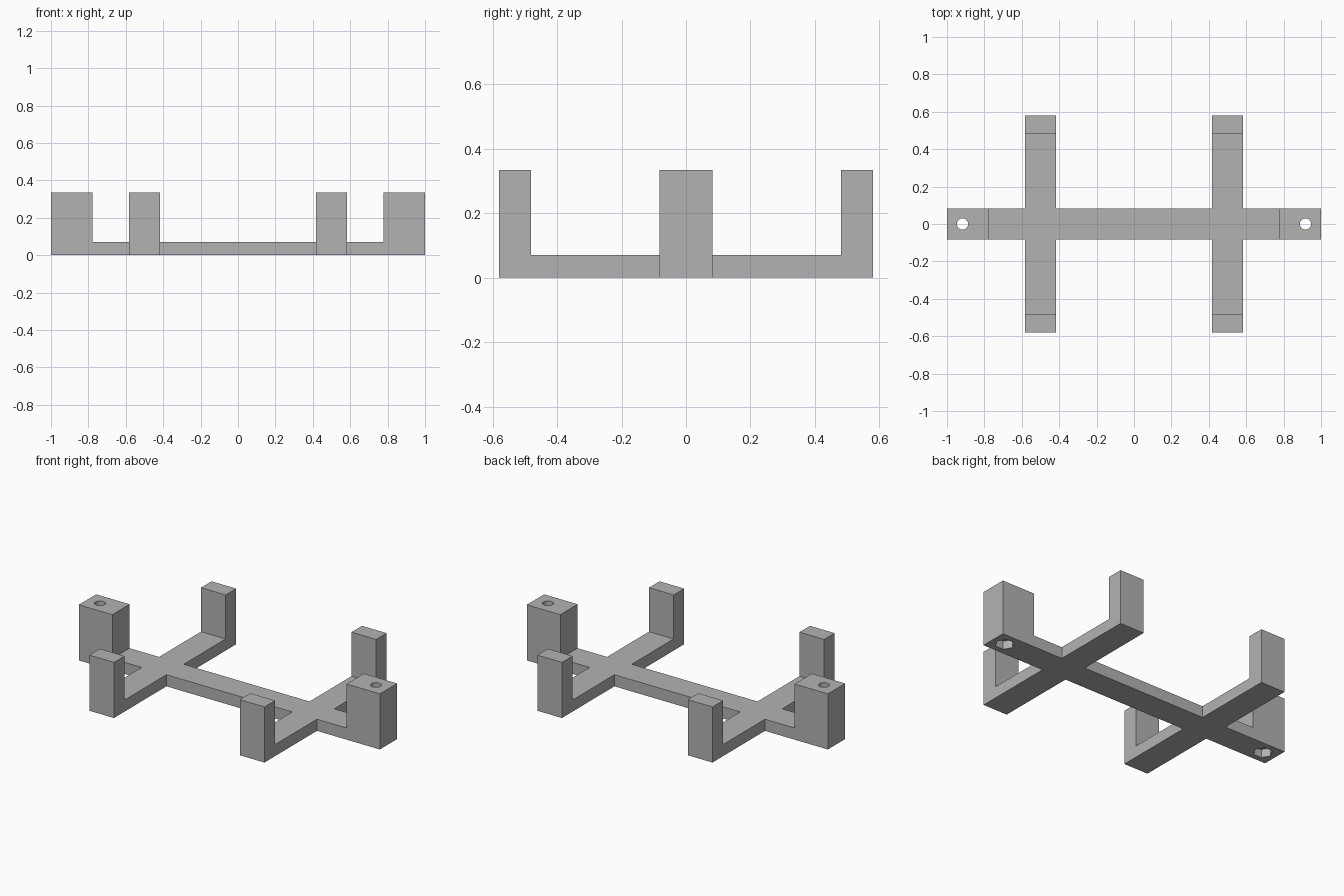
import bpy, bmesh
from mathutils import Matrix, Vector

if "Cube" in bpy.data.objects:
    bpy.data.objects.remove(bpy.data.objects["Cube"], do_unlink=True)

HEIGHT, BASE = 0.334, 0.07     # post height and bar thickness
WIDTH = 0.164                  # width of every bar
ARM_X, HOLE_X = 0.5, 0.917     # cross arm and screw hole positions

grey = bpy.data.materials.new("plain grey")
grey.use_nodes = True
colour = (0.45, 0.45, 0.45, 1)
grey.diffuse_color = colour
grey.node_tree.nodes["Principled BSDF"].inputs["Base Color"].default_value = colour


def make_object(name, bm):
    bmesh.ops.recalc_face_normals(bm, faces=bm.faces)
    mesh = bpy.data.meshes.new(name)
    bm.to_mesh(mesh)
    bm.free()
    mesh.materials.append(grey)
    obj = bpy.data.objects.new(name, mesh)
    bpy.context.collection.objects.link(obj)
    return obj


def u_bar(name, half, inner, along_y=False, offset=0):
    """Bar with an upright post at both ends, extruded from a U profile."""
    side = [(half, 0), (half, HEIGHT), (inner, HEIGHT), (inner, BASE)]
    outline = side + [(-u, z) for u, z in reversed(side)]
    bm = bmesh.new()
    face = bm.faces.new([bm.verts.new((u, -WIDTH / 2, z)) for u, z in outline])
    ext = bmesh.ops.extrude_face_region(bm, geom=[face])["geom"]
    bmesh.ops.translate(bm, vec=(0, WIDTH, 0),
                        verts=[v for v in ext if isinstance(v, bmesh.types.BMVert)])
    if along_y:
        bm.transform(Matrix.Rotation(1.5707963, 4, "Z"))
    bm.transform(Matrix.Translation(Vector((offset, 0, 0))))
    return make_object(name, bm)


def prism(name, x, radius, sides, low, high):
    """Upright prism with a corner pointing along x."""
    bm = bmesh.new()
    bmesh.ops.create_cone(bm, cap_ends=True, segments=sides, radius1=radius,
                          radius2=radius, depth=high - low)
    if sides == 6:
        bm.transform(Matrix.Rotation(1.5707963, 4, "Z"))
    bm.transform(Matrix.Translation(Vector((x, 0, (low + high) / 2))))
    return make_object(name, bm)


def combine(target, tool, operation):
    mod = target.modifiers.new(tool.name, "BOOLEAN")
    mod.operation, mod.solver, mod.object = operation, "EXACT", tool
    bpy.context.view_layer.objects.active = target
    bpy.ops.object.modifier_apply(modifier=mod.name)
    bpy.data.objects.remove(tool, do_unlink=True)


# Long bar with two cross arms, all with upright ends
frame = u_bar("bracket_frame", 1.0, 0.778)
for s in (-1, 1):
    combine(frame, u_bar("cross_arm", 0.58, 0.48, True, s * ARM_X), "UNION")

# Screw holes through the end blocks, with hexagonal nut pockets underneath
for s in (-1, 1):
    combine(frame, prism("screw_hole", s * HOLE_X, 0.03, 32, -0.1, 0.5), "DIFFERENCE")
    combine(frame, prism("nut_pocket", s * HOLE_X, 0.054, 6, -0.1, 0.05), "DIFFERENCE")

# Smooth the round holes only
bpy.ops.object.select_all(action="DESELECT")
frame.select_set(True)
bpy.context.view_layer.objects.active = frame
bpy.ops.object.shade_smooth_by_angle(angle=0.5)
